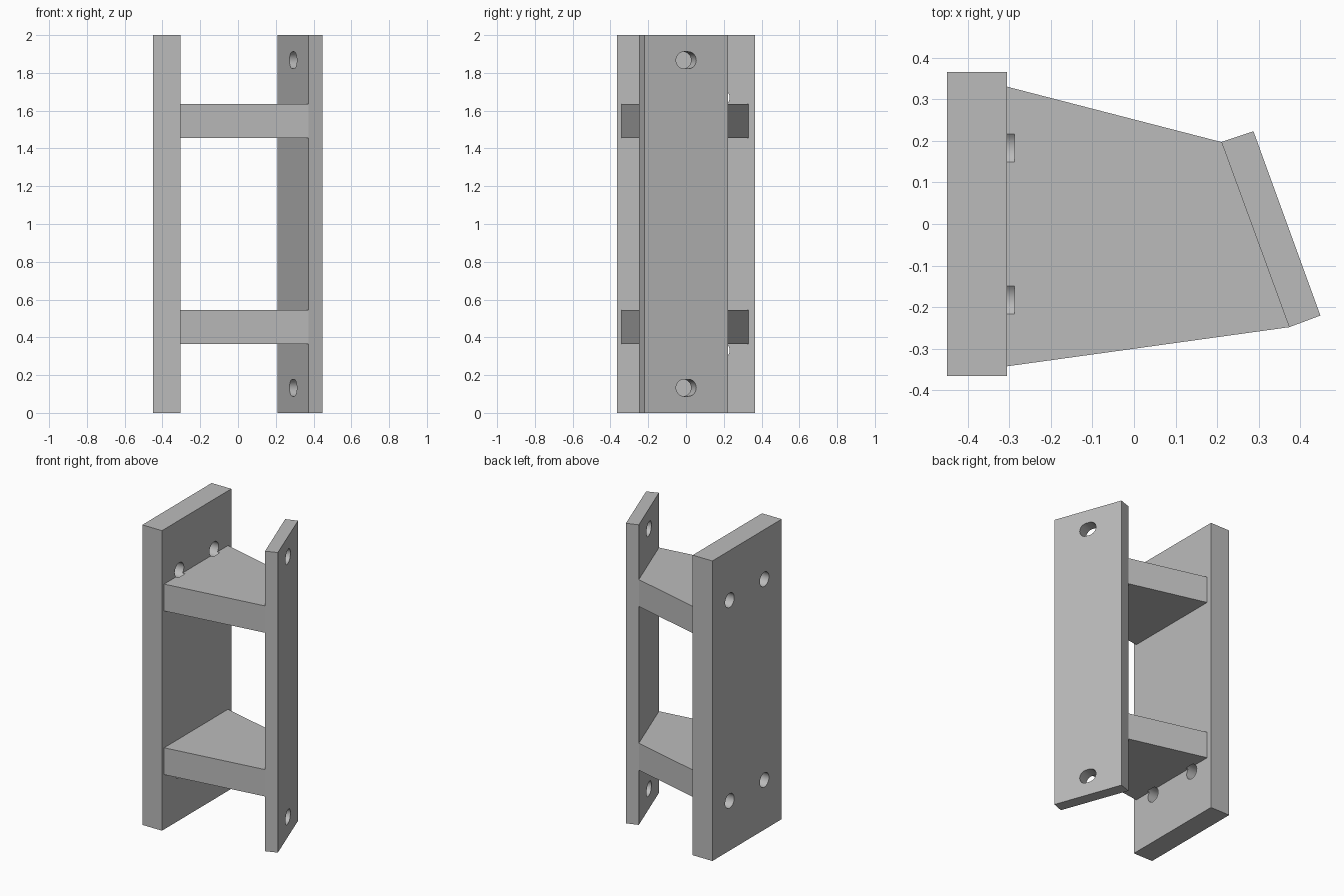
import bpy
import math
from mathutils import Matrix, Vector

if "Cube" in bpy.data.objects:
    bpy.data.objects.remove(bpy.data.objects["Cube"], do_unlink=True)

# One plain grey for the whole bracket
grey = bpy.data.materials.new("plain grey")
grey.use_nodes = True
grey.diffuse_color = (0.5, 0.5, 0.5, 1)
grey.node_tree.nodes["Principled BSDF"].inputs["Base Color"].default_value = (0.5, 0.5, 0.5, 1)


def prism(name, outline, bottom, top, matrix=Matrix()):
    """Extrude a counter-clockwise outline from bottom to top along local z."""
    n = len(outline)
    verts = [matrix @ Vector((x, y, z)) for z in (bottom, top) for x, y in outline]
    faces = [tuple(reversed(range(n))), tuple(range(n, 2 * n))]
    faces += [(i, (i + 1) % n, n + (i + 1) % n, n + i) for i in range(n)]
    mesh = bpy.data.meshes.new(name)
    mesh.from_pydata(verts, [], faces)
    mesh.materials.append(grey)
    obj = bpy.data.objects.new(name, mesh)
    bpy.context.scene.collection.objects.link(obj)
    return obj


def slot_outline(radius, straight=0.0, steps=32):
    """Rounded slot; a straight length of zero gives a circle."""
    points = []
    for side in (1, -1):
        start = -math.pi / 2 if side > 0 else math.pi / 2
        for i in range(steps // 2 + (1 if straight else 0)):
            a = start + 2 * math.pi * i / steps
            points.append((side * straight / 2 + radius * math.cos(a), radius * math.sin(a)))
    return points


def drill(obj, cutters):
    """Subtract the cutters and bake the result into the mesh."""
    for cutter in cutters:
        cutter.hide_render = True
        mod = obj.modifiers.new("hole", 'BOOLEAN')
        mod.operation = 'DIFFERENCE'
        mod.solver = 'EXACT'
        mod.object = cutter
    bpy.context.view_layer.update()
    baked = bpy.data.meshes.new_from_object(
        obj.evaluated_get(bpy.context.evaluated_depsgraph_get()))
    obj.modifiers.clear()
    obj.data = baked


def facing(normal, origin):
    """Local x runs level, local y up, local z along the normal."""
    up = Vector((0, 0, 1))
    side = up.cross(normal)
    return Matrix.Translation(origin) @ Matrix((side, up, normal)).transposed().to_4x4()


# Main plate, shelves and angled plate
back_x = -0.305
inner_a, inner_b = (0.21, 0.197), (0.373, -0.248)
main_plate = prism("main_plate", [(-0.45, -0.365), (back_x, -0.365),
                                  (back_x, 0.365), (-0.45, 0.365)], 0, 2)
shelf = [(back_x, -0.342), inner_b, inner_a, (back_x, 0.33)]
lower_shelf = prism("lower_shelf", shelf, 0.365, 0.544)
upper_shelf = prism("upper_shelf", shelf, 1.456, 1.635)
angled_plate = prism("angled_plate", [inner_a, inner_b, (0.448, -0.22), (0.287, 0.223)], 0, 2)

# Bolt holes in the main plate, just nicking the shelves
bolt_cutters = {}
for z, shelf_obj in ((0.331, lower_shelf), (1.669, upper_shelf)):
    bolt_cutters[shelf_obj] = [
        prism("bolt_cutter", slot_outline(0.048), -0.2, 0.018,
              facing(Vector((1, 0, 0)), Vector((back_x, y, z))))
        for y in (-0.183, 0.183)]
    drill(shelf_obj, bolt_cutters[shelf_obj])
all_bolts = sum(bolt_cutters.values(), [])
drill(main_plate, all_bolts)

# Level slots near both ends of the angled plate
along = (Vector(inner_a) - Vector(inner_b)).normalized()
normal = Vector((along.y, -along.x, 0))
slots = [prism("slot_cutter", slot_outline(0.045, 0.024), -0.15, 0.15,
               facing(normal, Vector((0.33, -0.013, z)))) for z in (0.133, 1.867)]
drill(angled_plate, slots)

for cutter in all_bolts + slots:
    bpy.data.objects.remove(cutter, do_unlink=True)

# Smooth hole walls, crisp edges
for obj in (main_plate, lower_shelf, upper_shelf, angled_plate):
    bpy.ops.object.select_all(action='DESELECT')
    obj.select_set(True)
    bpy.context.view_layer.objects.active = obj
    bpy.ops.object.shade_smooth_by_angle(angle=math.radians(30))
